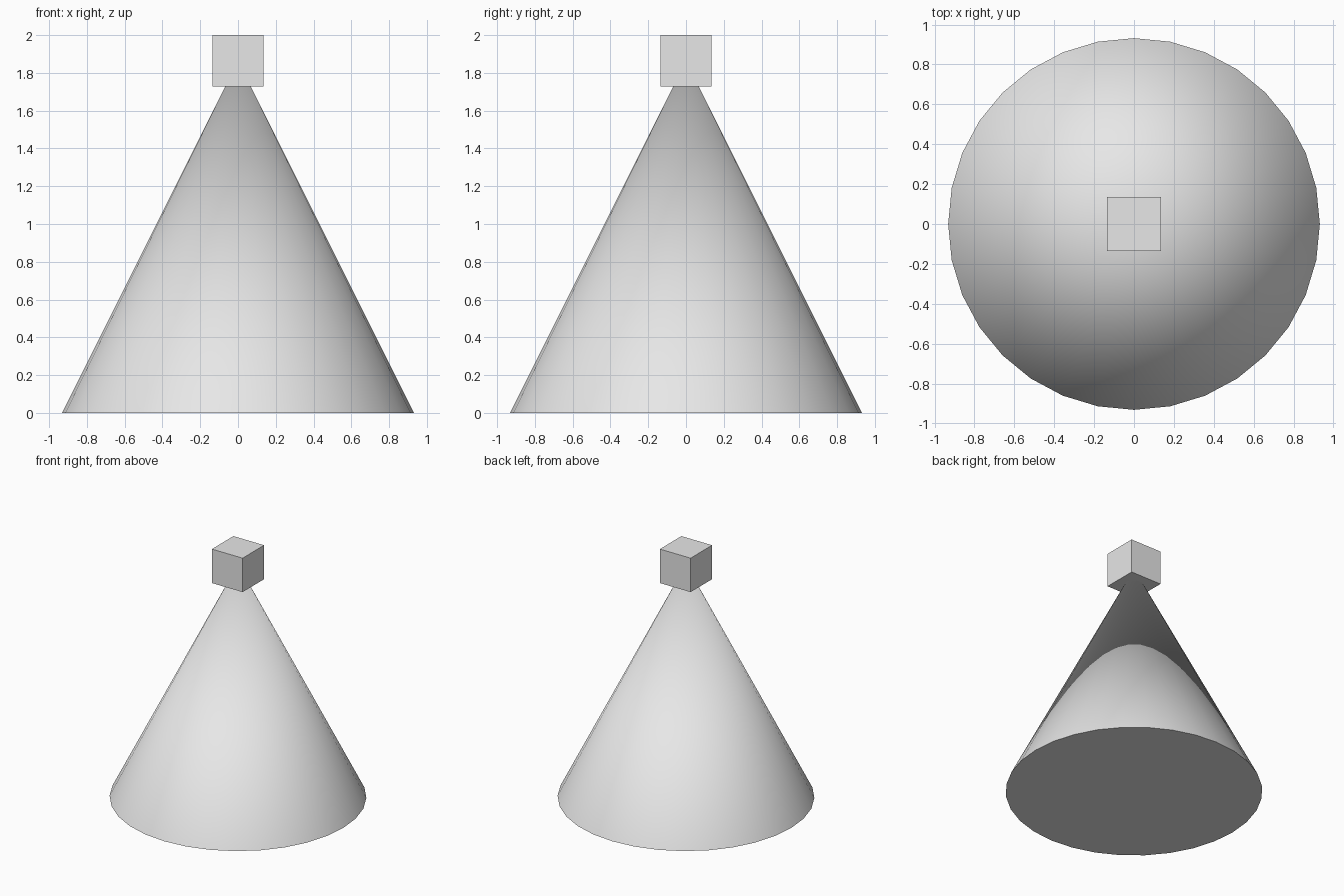
import bpy
import math

# Remove the default object
default = bpy.data.objects.get("Cube")
if default:
    bpy.data.objects.remove(default, do_unlink=True)

BLOCK = 0.272                 # edge length of the top block
APEX = 2.0 - BLOCK / 2        # cone tip sits at the block's centre
RADIUS = APEX / 2

# Single light grey material
grey = bpy.data.materials.new("light_grey")
grey.use_nodes = True
colour = (0.8, 0.8, 0.8, 1.0)
grey.diffuse_color = colour
grey.node_tree.nodes["Principled BSDF"].inputs["Base Color"].default_value = colour


def finish(name):
    """Name the active object and give it the grey material."""
    obj = bpy.context.object
    obj.name = obj.data.name = name
    obj.data.materials.append(grey)
    return obj


# Cone body, smooth sides with a sharp base rim
bpy.ops.mesh.primitive_cone_add(vertices=32, radius1=RADIUS, radius2=0,
                                depth=APEX, location=(0, 0, APEX / 2))
finish("cone_body")
bpy.ops.object.shade_smooth_by_angle(angle=math.radians(30))

# Block on the tip
bpy.ops.mesh.primitive_cube_add(size=BLOCK, location=(0, 0, APEX))
finish("top_block")
